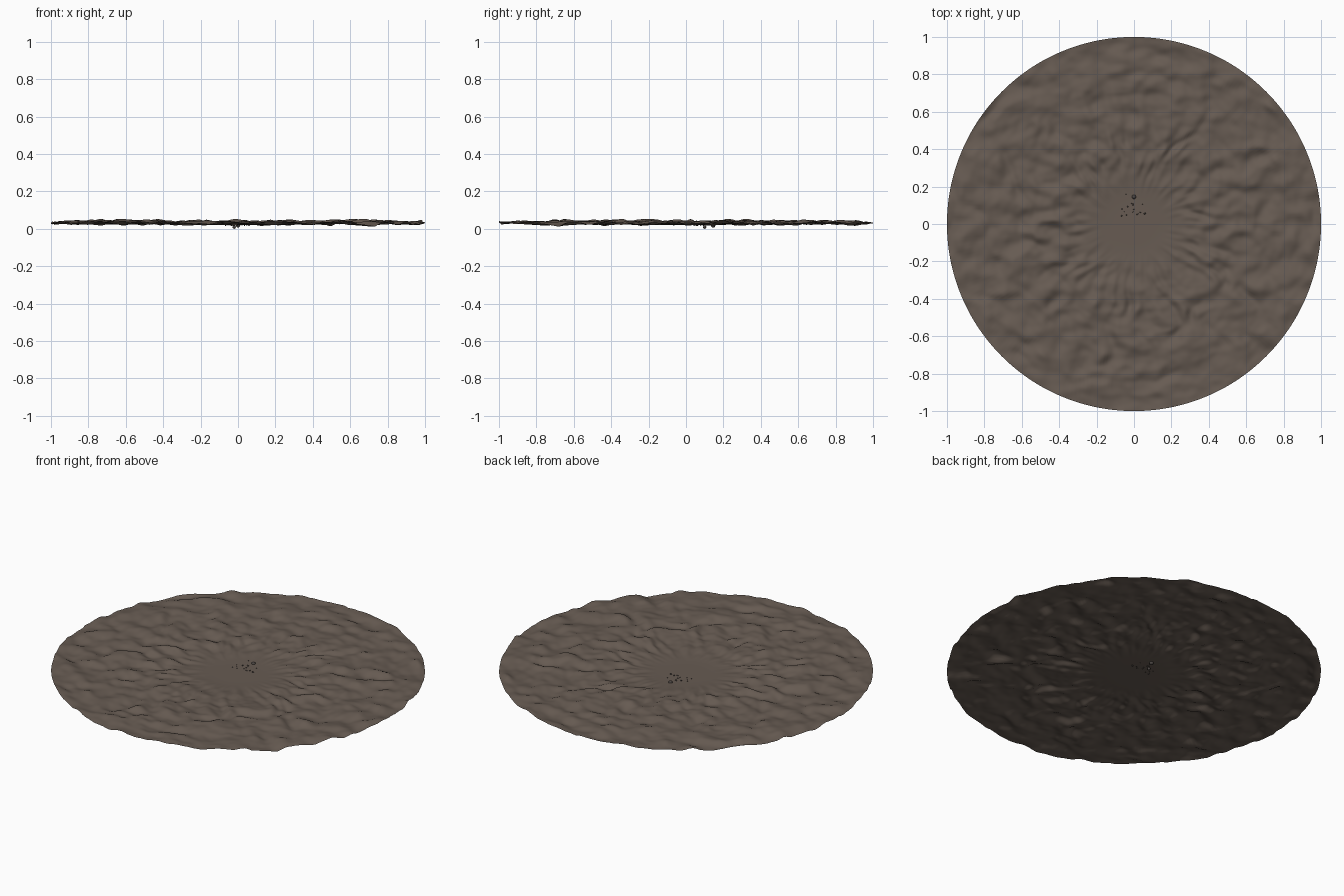
import bpy, bmesh, math, random
from mathutils import Vector, noise

cube = bpy.data.objects.get("Cube")
if cube:
    bpy.data.objects.remove(cube)
random.seed(4)


def make_material(name, colour):
    mat = bpy.data.materials.new(name)
    mat.use_nodes = True
    mat.diffuse_color = colour
    mat.node_tree.nodes["Principled BSDF"].inputs["Base Color"].default_value = colour
    return mat


def add_object(name, bm, mat):
    mesh = bpy.data.meshes.new(name)
    bm.to_mesh(mesh)
    bm.free()
    mesh.materials.append(mat)
    mesh.shade_smooth()
    obj = bpy.data.objects.new(name, mesh)
    bpy.context.collection.objects.link(obj)
    return obj


def smoothstep(low, high, x):
    t = min(max((x - low) / (high - low), 0), 1)
    return t * t * (3 - 2 * t)


def ground_height(x, y):
    """Flat hollow in the middle, radial ripples growing outwards."""
    r = math.hypot(x, y)
    a = math.atan2(y, x)
    warp = noise.noise(Vector((x * 5, y * 5, 3)))
    a += warp * 0.12
    ripple = noise.noise(Vector((math.cos(a) * 8, math.sin(a) * 8, r * 9 + warp)))
    lumps = noise.noise(Vector((x * 9, y * 13, 7)))
    fine = noise.noise(Vector((x * 24, y * 24, 1)))
    rough = smoothstep(0.15, 0.42, r)
    height = 0.019 + 0.014 * smoothstep(0.1, 0.45, r)
    height += rough * (0.018 * ripple + 0.013 * lumps + 0.004 * fine)
    return min(max(height, 0.010), 0.052)


earth = make_material("brown earth", (0.135, 0.105, 0.085, 1))
stone = make_material("dark stone", (0.07, 0.06, 0.055, 1))

# Rippled ground disc: concentric rings around a centre point
RINGS, SIDES = 130, 320
bm = bmesh.new()
centre = bm.verts.new((0, 0, ground_height(0, 0)))
previous = None
for i in range(1, RINGS + 1):
    ring = []
    for j in range(SIDES):
        a = math.tau * j / SIDES
        x, y = math.cos(a) * i / RINGS, math.sin(a) * i / RINGS
        ring.append(bm.verts.new((x, y, ground_height(x, y))))
    for j in range(SIDES):
        k = (j + 1) % SIDES
        if previous:
            bm.faces.new((previous[j], ring[j], ring[k], previous[k]))
        else:
            bm.faces.new((centre, ring[j], ring[k]))
    previous = ring
add_object("ground", bm, earth)


def add_stone(name, x, y, z, radius):
    bm = bmesh.new()
    bmesh.ops.create_icosphere(bm, subdivisions=2, radius=radius)
    bmesh.ops.translate(bm, verts=bm.verts, vec=(x, y, z))
    add_object(name, bm, stone)


# One larger stone and a scatter of small pebbles near the middle
add_stone("large_stone", 0, 0.145, 0.018, 0.012)
add_stone("buried_stone", -0.02, 0.1, 0.009, 0.009)
for n in range(18):
    x, y = random.gauss(-0.015, 0.045), random.gauss(0.09, 0.04)
    add_stone(f"pebble_{n + 1}", x, y, ground_height(x, y), random.uniform(0.002, 0.004))
